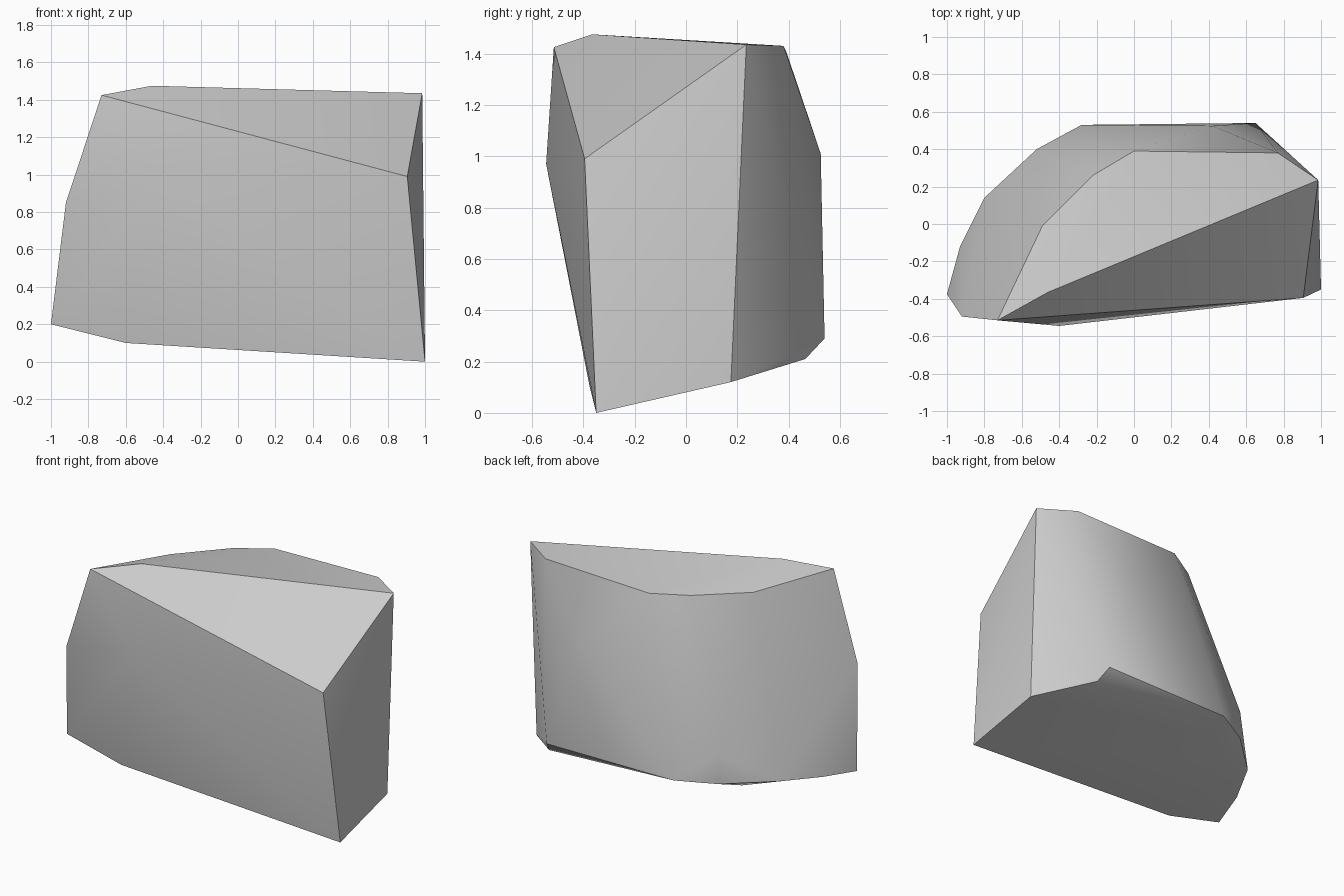
import bpy
import bmesh
import math

# Remove the default object
default_cube = bpy.data.objects.get("Cube")
if default_cube:
    bpy.data.objects.remove(default_cube, do_unlink=True)


def make_material(name, colour):
    material = bpy.data.materials.new(name)
    material.use_nodes = True
    material.diffuse_color = colour
    shader = next(n for n in material.node_tree.nodes if n.type == "BSDF_PRINCIPLED")
    shader.inputs["Base Color"].default_value = colour
    shader.inputs["Roughness"].default_value = 0.9
    return material


def hull_object(name, rings, material, sharp_angle):
    """Wrap a convex stone around rings of corner points."""
    bm = bmesh.new()
    for ring in rings:
        for corner in ring:
            bm.verts.new(corner)
    result = bmesh.ops.convex_hull(bm, input=list(bm.verts))
    loose = {g for g in result["geom_interior"] + result["geom_unused"]
             if isinstance(g, bmesh.types.BMVert)}
    bmesh.ops.delete(bm, geom=list(loose), context="VERTS")

    # Smooth the soft bends and keep only real corners sharp
    bmesh.ops.recalc_face_normals(bm, faces=list(bm.faces))
    for face in bm.faces:
        face.smooth = True
    for edge in bm.edges:
        edge.smooth = edge.calc_face_angle(0) < sharp_angle

    mesh = bpy.data.meshes.new(name)
    bm.to_mesh(mesh)
    bm.free()
    mesh.materials.append(material)
    stone = bpy.data.objects.new(name, mesh)
    bpy.context.scene.collection.objects.link(stone)
    return stone


# Slanted underside, slightly rounded towards the back
underside = [(-.33, .37, .23), (-.556, .2, .205)]
bottom_ring = [
    (1, -.35, 0), (.98, .175, .12), (.685, .465, .21), (.65, .54, .29),
    (-.28, .53, .29), (-.52, .4, .28), (-.8, .14, .275),
    (-.93, -.12, .24), (-1, -.375, .2), (-.6, -.375, .1),
]

# Bulging waist, including the low corner of the cut front facet
waist_ring = [
    (.905, -.395, .99), (.42, .525, 1.01), (-.52, .4, .47),
    (-.92, -.495, .85), (-.4, -.545, .97),
]

# Nearly level crown
top_ring = [
    (-.73, -.515, 1.425), (-.46, -.365, 1.475), (.985, .235, 1.435),
    (.77, .38, 1.43), (0, .39, 1.41), (-.22, .26, 1.405), (-.49, -.01, 1.395),
]

stone_grey = make_material("stone grey", (.6, .6, .6, 1))
hull_object("rock", [underside, bottom_ring, waist_ring, top_ring],
            stone_grey, math.radians(35))
